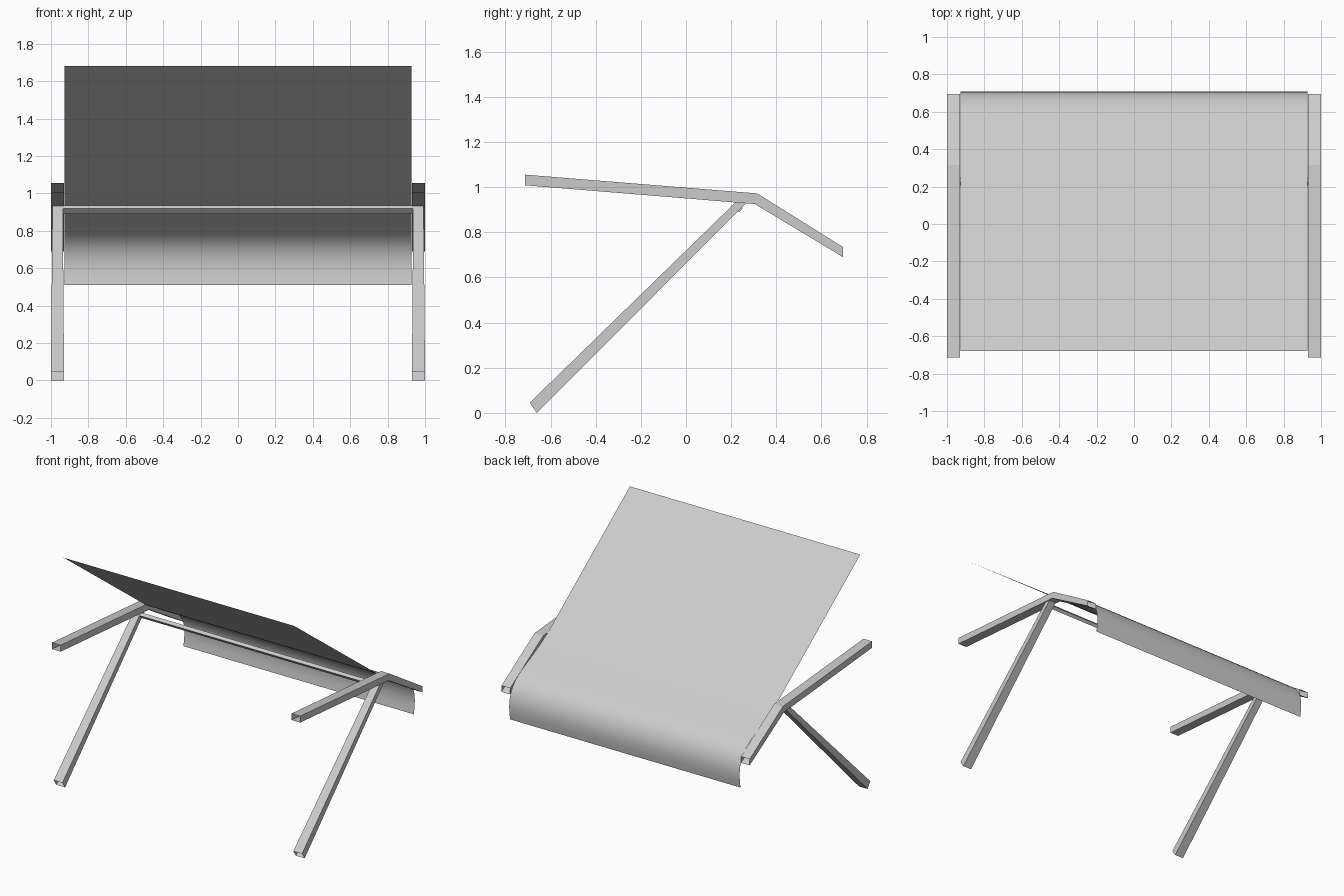
import bpy
import bmesh
from mathutils import Vector

cube = bpy.data.objects.get("Cube")
if cube:
    bpy.data.objects.remove(cube, do_unlink=True)

grey = bpy.data.materials.new("light grey")
grey.use_nodes = True
colour = (0.6, 0.6, 0.6, 1)
grey.diffuse_color = colour
grey.node_tree.nodes["Principled BSDF"].inputs["Base Color"].default_value = colour


def finish(name, bm, normals=True):
    if normals:
        bmesh.ops.recalc_face_normals(bm, faces=bm.faces)
    mesh = bpy.data.meshes.new(name)
    bm.to_mesh(mesh)
    bm.free()
    mesh.materials.append(grey)
    obj = bpy.data.objects.new(name, mesh)
    bpy.context.collection.objects.link(obj)
    return obj


def open_tube(name, sections, side=1):
    """Four-sided tube through sections of (top yz, bottom yz, inner x, outer x)."""
    bm = bmesh.new()
    rings = []
    for top, bottom, inner, outer in sections:
        corners = [(inner, *top), (outer, *top), (outer, *bottom), (inner, *bottom)]
        rings.append([bm.verts.new((side * x, y, z)) for x, y, z in corners])
    for a, b in zip(rings, rings[1:]):
        for i in range(4):
            j = (i + 1) % 4
            bm.faces.new((a[i], a[j], b[j], b[i]))
    return finish(name, bm)


# Bent side rails and slanted legs, open at the ends
rail = [((-0.713, 1.055), (-0.713, 1.008), 0.93, 1),
        ((0.315, 0.972), (0.305, 0.925), 0.93, 1),
        ((0.695, 0.735), (0.695, 0.69), 0.93, 1)]
leg = [((-0.692, 0.045), (-0.661, 0), 0.93, 1),
       ((0.22, 0.933), (0.268, 0.93), 0.937, 0.992)]
for label, side in (("left", 1), ("right", -1)):
    open_tube(label + "_side_rail", rail, side)
    open_tube(label + "_leg", leg, side)

# Flat crossbar joining the leg tops, tilted with the legs
along = Vector((0, 0.7, 0.7)) * 0.012
across = Vector((0, -0.7, 0.7)) * 0.021
centre = Vector((0, 0.228, 0.912))
bm = bmesh.new()
ends = []
for x in (-0.94, 0.94):
    mid = centre + Vector((x, 0, 0))
    ends.append([bm.verts.new(mid + along * u + across * v)
                 for u, v in ((-1, -1), (1, -1), (1, 1), (-1, 1))])
    bm.faces.new(ends[-1])
for i in range(4):
    j = (i + 1) % 4
    bm.faces.new((ends[0][i], ends[0][j], ends[1][j], ends[1][i]))
finish("crossbar", bm)

# Thin sling sheet: straight back panel curling down over the rear
profile = [(-0.68, 1.68), (0.2, 1.024), (0.27, 0.972), (0.36, 0.918), (0.46, 0.868),
           (0.56, 0.82), (0.61, 0.79), (0.65, 0.757), (0.682, 0.715),
           (0.702, 0.665), (0.709, 0.61), (0.706, 0.56), (0.698, 0.51)]
bm = bmesh.new()
rows = [[bm.verts.new((x, y, z)) for x in (-0.928, 0.928)] for y, z in profile]
for a, b in zip(rows, rows[1:]):
    bm.faces.new((a[0], b[0], b[1], a[1])).smooth = True
finish("sling_sheet", bm, normals=False)
